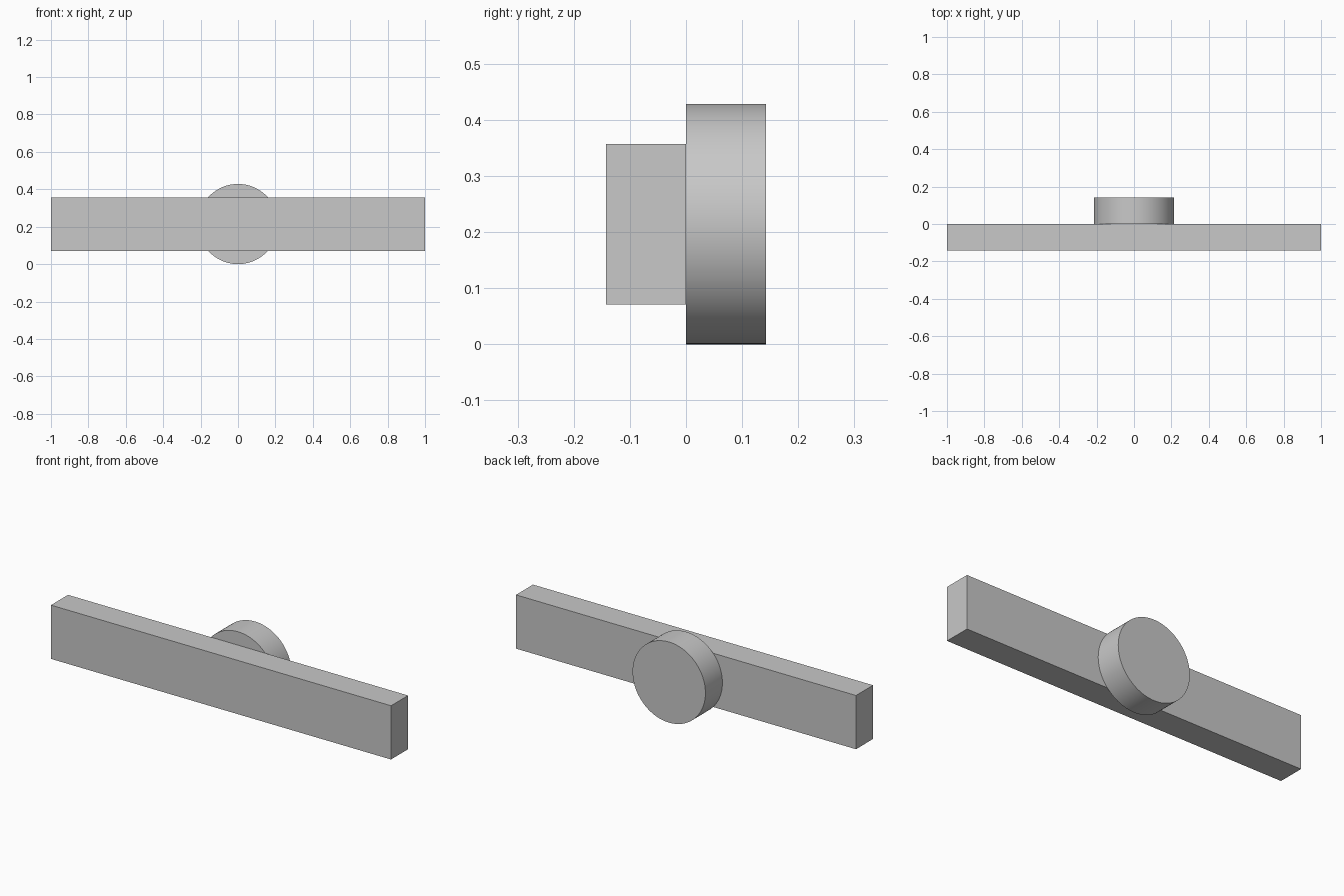
import bpy
from math import pi

if "Cube" in bpy.data.objects:
    bpy.data.objects.remove(bpy.data.objects["Cube"], do_unlink=True)

UNIT = 1 / 7            # thickness of both parts
CENTRE_Z = 1.5 * UNIT   # shared axis height

# Single grey finish
grey = bpy.data.materials.new("plain grey")
grey.use_nodes = True
colour = (0.58, 0.58, 0.58, 1)
grey.diffuse_color = colour
grey.node_tree.nodes["Principled BSDF"].inputs["Base Color"].default_value = colour


def finish(name):
    part = bpy.context.object
    part.name = name
    part.data.materials.append(grey)
    return part


# Long rectangular front bar
bpy.ops.mesh.primitive_cube_add(size=1, location=(0, -UNIT / 2, CENTRE_Z))
bar = finish("front_bar")
bar.scale = (2, UNIT, 2 * UNIT)
bpy.ops.object.transform_apply(location=False, rotation=False, scale=True)

# Round boss on the back of the bar
bpy.ops.mesh.primitive_cylinder_add(
    vertices=96, radius=1.5 * UNIT, depth=UNIT,
    location=(0, UNIT / 2, CENTRE_Z), rotation=(pi / 2, 0, 0))
finish("rear_disc")
bpy.ops.object.shade_smooth_by_angle(angle=pi / 6)
